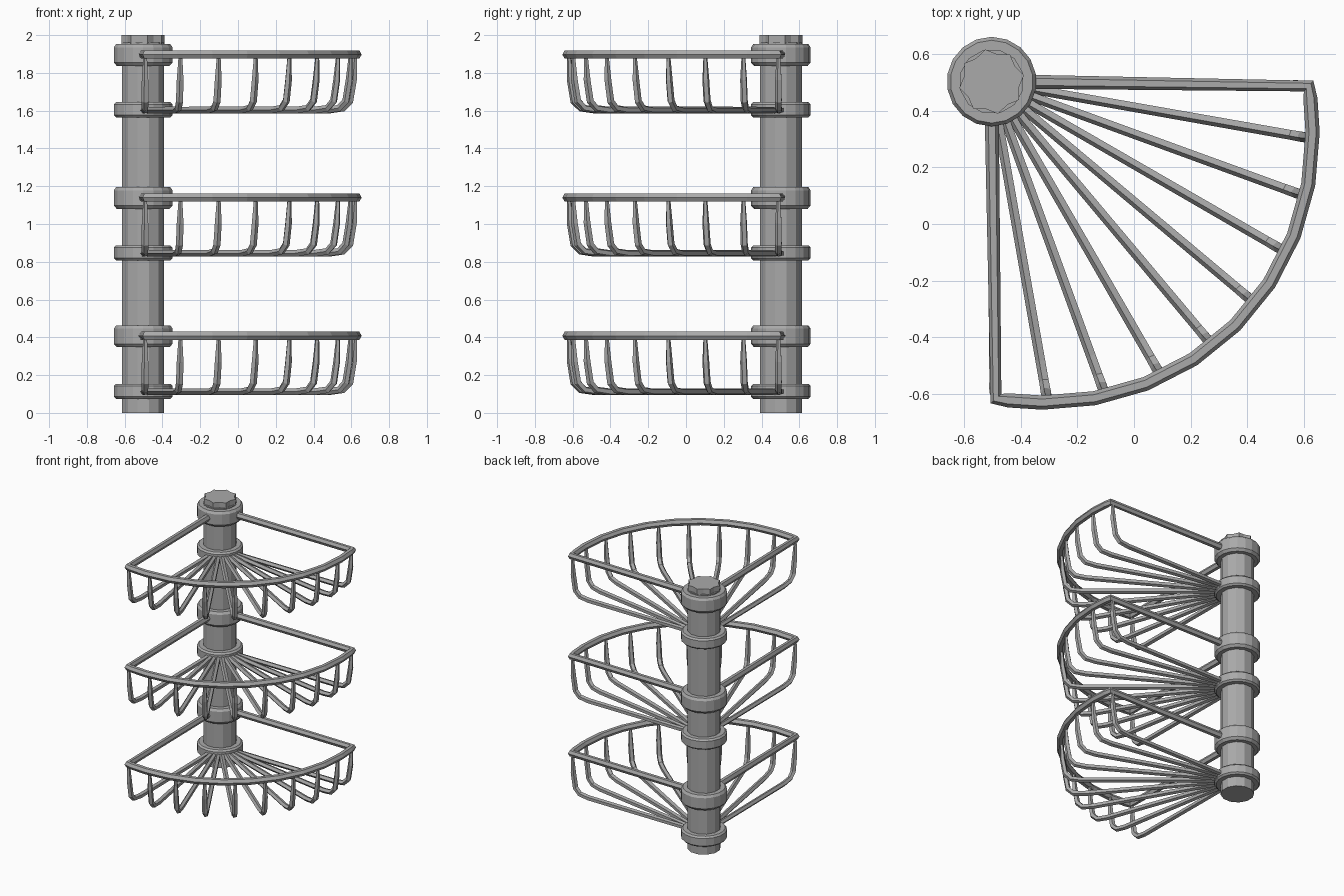
import bpy, bmesh
from math import cos, sin, pi, radians
from mathutils import Vector

cube = bpy.data.objects.get("Cube")
if cube:
    bpy.data.objects.remove(cube)

steel = bpy.data.materials.new("brushed grey")
steel.use_nodes = True
grey = (0.4, 0.4, 0.4, 1)
steel.diffuse_color = grey
steel.node_tree.nodes["Principled BSDF"].inputs["Base Color"].default_value = grey

POST = Vector((-0.502, 0.502, 0))


def loft(name, rings):
    """Skin a list of equal-sized point rings into one solid."""
    bm = bmesh.new()
    loops = [[bm.verts.new(p) for p in ring] for ring in rings]
    n = len(loops[0])
    for a, b in zip(loops, loops[1:]):
        for i in range(n):
            j = (i + 1) % n
            bm.faces.new((a[i], a[j], b[j], b[i]))
    bm.faces.new(loops[0][::-1])
    bm.faces.new(loops[-1])
    bmesh.ops.recalc_face_normals(bm, faces=bm.faces)
    mesh = bpy.data.meshes.new(name)
    bm.to_mesh(mesh)
    bm.free()
    mesh.materials.append(steel)
    obj = bpy.data.objects.new(name, mesh)
    bpy.context.collection.objects.link(obj)


def turned(name, profile, sides, notch=1.0):
    """Ring-by-ring solid around the post axis; notch < 1 gives a star outline."""
    rings = []
    for r, z in profile:
        rings.append([POST + Vector((r * k * cos(t), r * k * sin(t), z))
                      for i in range(sides)
                      for t, k in [(2 * pi * (i + 0.5) / sides, notch if i % 2 else 1.0)]])
    loft(name, rings)


def tube(name, points, radii, sides):
    """Low-poly tube along a path, with a thickness for each point."""
    rings = []
    for i, p in enumerate(points):
        before = (p - points[i - 1]).normalized() if i else None
        after = (points[i + 1] - p).normalized() if i < len(points) - 1 else None
        tangent = ((before or after) + (after or before)).normalized()
        if i == 0:
            u = tangent.cross(Vector((0, 0, 1))).normalized()
        else:
            u = (u - tangent * u.dot(tangent)).normalized()
        v = tangent.cross(u)
        rings.append([p + radii[i] * (cos(t) * u + sin(t) * v)
                      for t in [2 * pi * k / sides for k in range(sides)]])
    loft(name, rings)


def polar(r, degrees, z):
    a = radians(-degrees)
    return POST + Vector((r * cos(a), r * sin(a), z))


def reach(degrees):
    """Distance of the rim from the post, bulging most at the middle."""
    return 1.115 + 0.1 * sin(radians(2 * degrees))


# Post with a notched cap at the top
turned("post", [(0.115, 0), (0.115, 1.96)], 12)
turned("post_cap", [(0.116, 1.93), (0.116, 2.0)], 16, 0.85)

# Three quarter-round baskets, each hung from two collars
for tier, rim_z, floor_z in (("lower", 0.408, 0.112), ("middle", 1.14, 0.845),
                             ("upper", 1.897, 1.603)):
    turned(tier + "_rim_collar",
           [(0.142, rim_z - 0.06), (0.158, rim_z - 0.042),
            (0.158, rim_z + 0.038), (0.146, rim_z + 0.055)], 18)
    turned(tier + "_floor_collar",
           [(0.146, floor_z - 0.038), (0.158, floor_z - 0.026),
            (0.158, floor_z + 0.03), (0.146, floor_z + 0.042)], 18)

    # Rim: out along one wall, round the arc, back along the other wall
    arc = [polar(reach(a), a, rim_z) for a in [0.8, 3] + list(range(9, 90, 9)) + [87, 89.2]]
    path = [polar(0.09, 0, rim_z)] + arc + [polar(0.09, 90, rim_z)]
    tube(tier + "_rim", path, [0.025] * len(path), 6)

    # Floor rods that curve up to meet the rim: inset from rim, height, thickness
    bend = [(0.15, 0, 0.019), (0.075, 0.01, 0.019), (0.037, 0.048, 0.02),
            (0.018, 0.16, 0.019), (0.01, rim_z - floor_z, 0.01)]
    for n in range(10):
        # Outer rods sit just inside the rim's two straight bars
        angle = min(max(n * 10, 0.6), 89.4)
        points = [polar(0.09, angle, floor_z)]
        points += [polar(reach(angle) - inset, angle, floor_z + h) for inset, h, _ in bend]
        tube(f"{tier}_rod_{n + 1}", points, [0.018] + [t for _, _, t in bend], 5)
